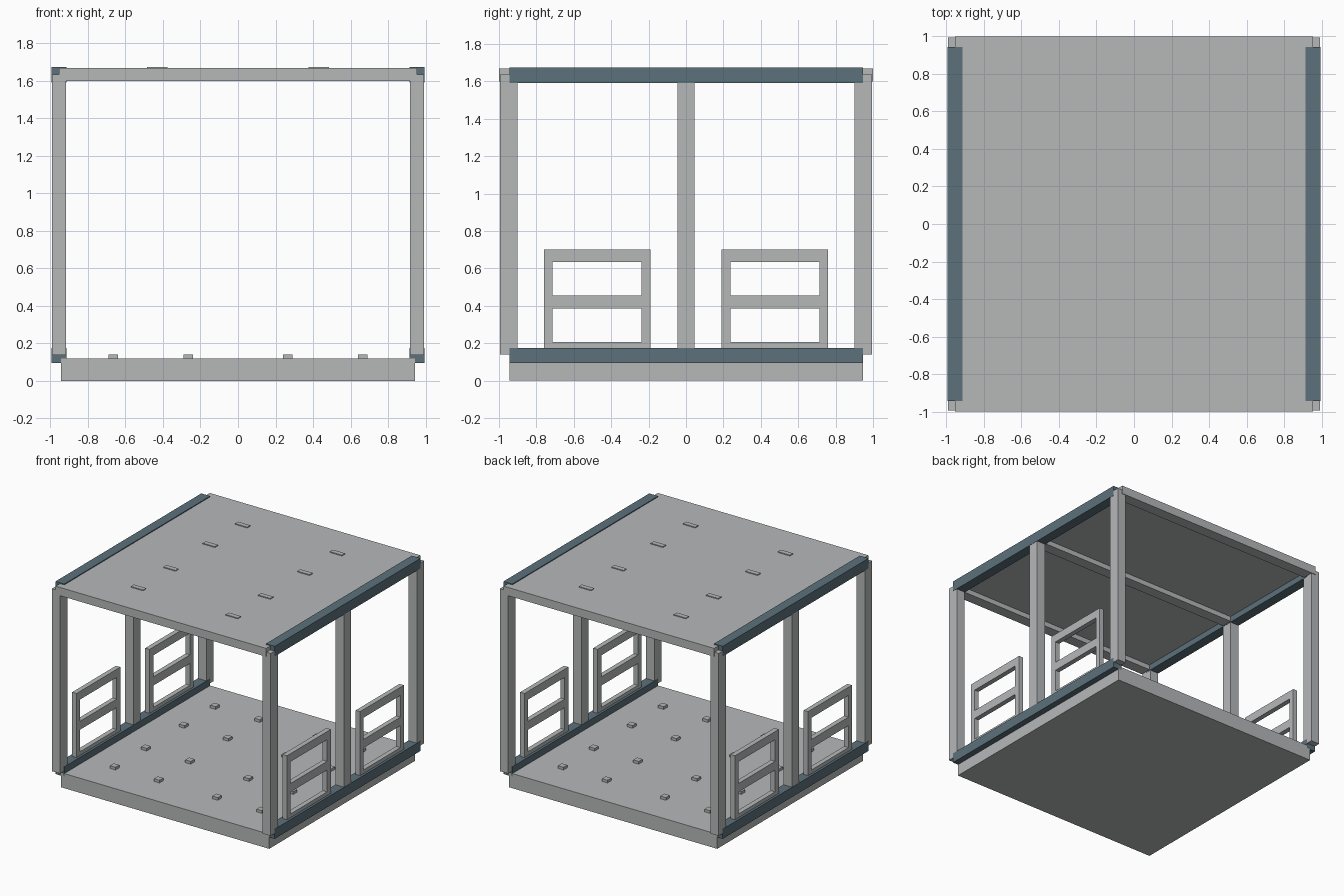
import bpy

if "Cube" in bpy.data.objects:
    bpy.data.objects.remove(bpy.data.objects["Cube"])

def material(name, rgb):
    m = bpy.data.materials.new(name)
    m.diffuse_color = (*rgb, 1)
    m.use_nodes = True
    m.node_tree.nodes["Principled BSDF"].inputs["Base Color"].default_value = m.diffuse_color
    return m

GREY = material("light grey", (0.47, 0.48, 0.485))
BLUE = material("slate blue", (0.108, 0.165, 0.198))

def box(name, x, y, z, mat=GREY):
    """Box from (min, max) pairs."""
    bpy.ops.mesh.primitive_cube_add(size=1)
    o = bpy.context.object
    o.name = name
    lo, hi = zip(x, y, z)
    for v in o.data.vertices:
        v.co = [a + (c + 0.5) * (b - a) for a, b, c in zip(lo, hi, v.co)]
    o.data.materials.append(mat)
    return o

def span(s, a, b):
    """Range a..b mirrored when s is -1."""
    return tuple(sorted((s * a, s * b)))

# floor slab and roof sheet
box("floor_slab", (-0.945, 0.945), (-0.945, 0.945), (0, 0.12))
box("roof_sheet", (-0.955, 0.955), (-1, 1), (1.64, 1.668))

# roof cross beams
box("middle_roof_beam", (-0.93, 0.93), (-0.045, 0.045), (1.6, 1.645))
for s in (-1, 1):
    box("end_roof_beam", (-0.955, 0.955), span(s, 0.91, 1), (1.6, 1.668))

for sx in (-1, 1):
    # long side rails, bottom and top
    xr = span(sx, 0.915, 0.995)
    box("bottom_rail", xr, (-0.945, 0.945), (0.095, 0.175), BLUE)
    box("top_rail", xr, (-0.945, 0.945), (1.592, 1.675), BLUE)
    # posts
    box("middle_post", span(sx, 0.917, 0.993), (-0.045, 0.045), (0.17, 1.6))
    for sy in (-1, 1):
        box("corner_post", span(sx, 0.917, 0.993), span(sy, 0.9, 0.995), (0.138, 1.635))
        # guard frame: two uprights and three bars
        xg = span(sx, 0.935, 0.975)
        for a, b in ((0.19, 0.237), (0.713, 0.758)):
            box("guard_upright", xg, span(sy, a, b), (0.17, 0.70))
        for z in ((0.17, 0.205), (0.385, 0.455), (0.633, 0.70)):
            box("guard_bar", xg, span(sy, 0.237, 0.713), z)

# small blocks on the floor, low ridges on the roof
for sx in (-1, 1):
    for sy in (-1, 1):
        for y in (0.245, 0.65):
            for x in (0.265, 0.665):
                box("floor_block", span(sx, x - 0.025, x + 0.025),
                    span(sy, y - 0.025, y + 0.025), (0.11, 0.142))
        for y in (0.255, 0.675):
            box("roof_ridge", span(sx, 0.375, 0.485),
                span(sy, y - 0.02, y + 0.02), (1.66, 1.675))
